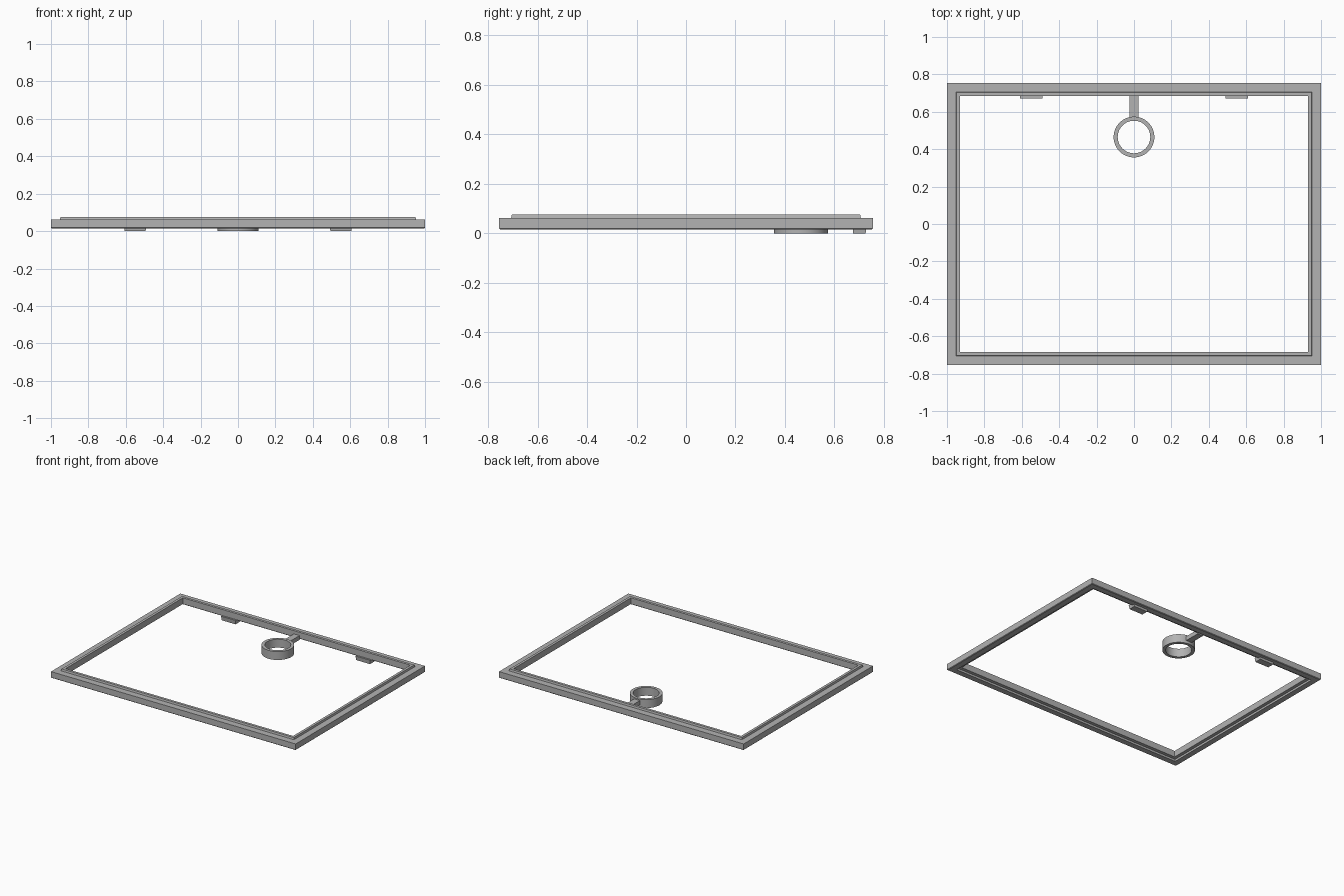
import bpy, bmesh, math

if "Cube" in bpy.data.objects:
    bpy.data.objects.remove(bpy.data.objects["Cube"])

grey = bpy.data.materials.new("neutral grey")
grey.use_nodes = True
colour = (0.45, 0.45, 0.45, 1)
grey.diffuse_color = colour
grey.node_tree.nodes["Principled BSDF"].inputs["Base Color"].default_value = colour


def finish(name, bm):
    bmesh.ops.recalc_face_normals(bm, faces=bm.faces)
    mesh = bpy.data.meshes.new(name)
    bm.to_mesh(mesh)
    bm.free()
    mesh.materials.append(grey)
    obj = bpy.data.objects.new(name, mesh)
    bpy.context.scene.collection.objects.link(obj)
    return obj


def sweep(name, rings):
    """Join closed loops of points into a closed, tube-like body."""
    bm = bmesh.new()
    loops = [[bm.verts.new(p) for p in ring] for ring in rings]
    for a, b in zip(loops, loops[1:] + loops[:1]):
        for i in range(len(a)):
            j = (i + 1) % len(a)
            bm.faces.new((a[i], a[j], b[j], b[i]))
    return finish(name, bm)


def block(name, x, y, z, taper=0.0):
    """Box between limits, its underside drawn in by taper."""
    bm = bmesh.new()
    bmesh.ops.create_cube(bm, size=1)
    for v in bm.verts:
        sx, sy, sz = (1 if c > 0 else -1 for c in v.co)
        t = taper if sz < 0 else 0
        v.co = (x[sx > 0] - sx * t, y[sy > 0] - sy * t, z[sz > 0])
    return finish(name, bm)


# Rectangular frame: raised lip on top, matching rebate underneath
profile = [(0, 0.019), (0, 0.062), (0.048, 0.062), (0.051, 0.076), (0.07, 0.076),
           (0.07, 0.03), (0.046, 0.03), (0.046, 0.015), (0.004, 0.015)]
sweep("frame", [[(sx * (1 - d), sy * (0.755 - d), z)
                 for sx, sy in ((-1, -1), (1, -1), (1, 1), (-1, 1))]
                for d, z in profile])

# Round holder ring
SIDES = 64
angles = [2 * math.pi * i / SIDES for i in range(SIDES)]
ring = sweep("holder_ring", [[(r * math.cos(a), 0.465 + r * math.sin(a), z) for a in angles]
                             for r, z in ((0.109, 0), (0.109, 0.062), (0.087, 0.062), (0.087, 0))])
bpy.context.view_layer.objects.active = ring
ring.select_set(True)
bpy.ops.object.shade_smooth_by_angle(angle=math.radians(30))

# Arm joining the ring to the back rail
block("holder_arm", (-0.023, 0.023), (0.565, 0.69), (0.02, 0.052))

# Pair of clips under the back rail
for side, cx in (("right", -0.55), ("left", 0.55)):
    block(side + "_clip", (cx - 0.06, cx + 0.06), (0.672, 0.73), (0, 0.031), 0.004)
